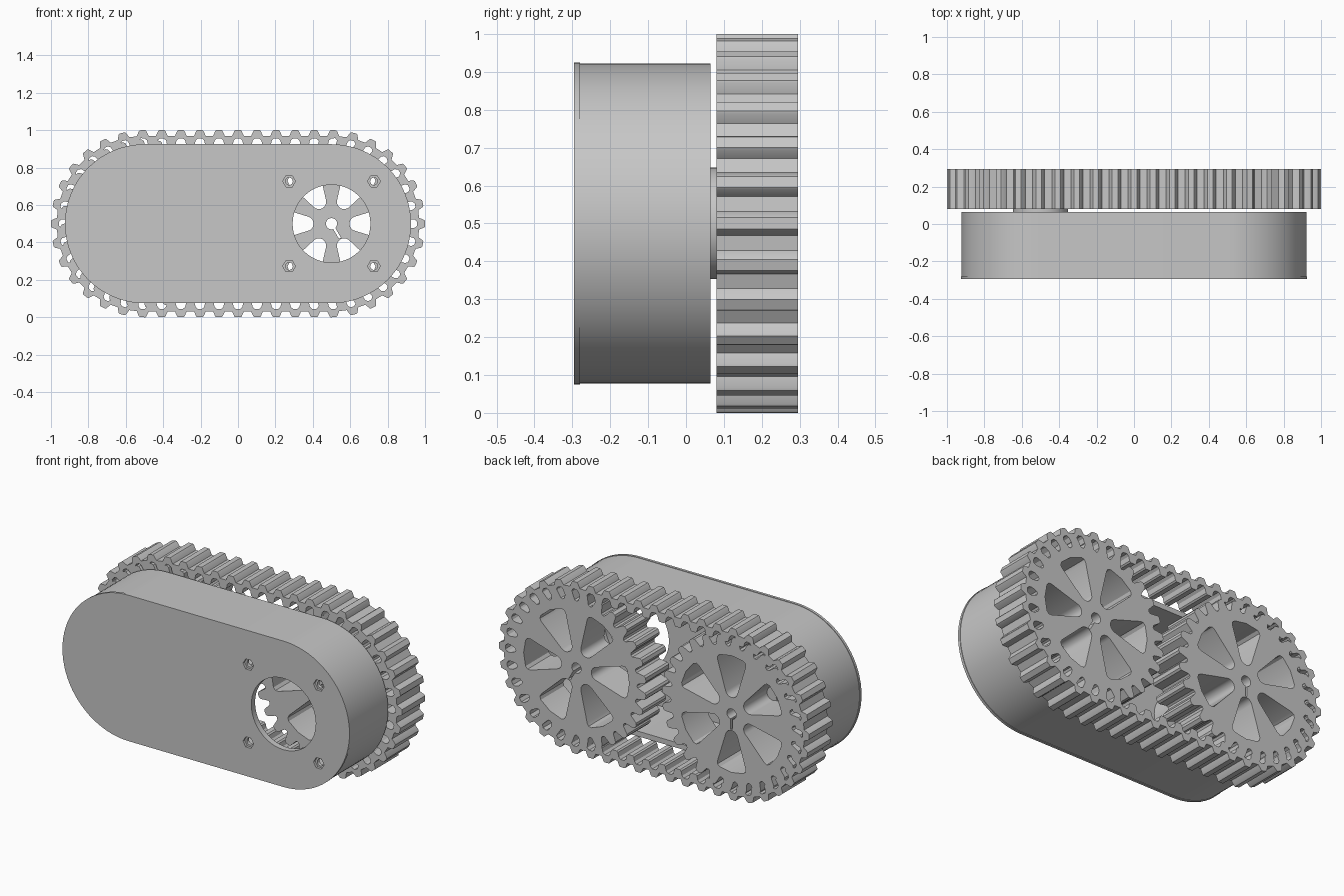
import bpy, bmesh
from math import pi, sin, cos, radians
from mathutils import Vector

cube = bpy.data.objects.get("Cube")
if cube:
    bpy.data.objects.remove(cube, do_unlink=True)

grey = bpy.data.materials.new("plain_grey")
grey.use_nodes = True
tone = (0.57, 0.57, 0.57, 1)
grey.diffuse_color = tone
grey.node_tree.nodes["Principled BSDF"].inputs["Base Color"].default_value = tone

MID_Z = 0.5      # height of both axles
AXLE_X = 0.5     # axles sit at +/- this


def polar(r, a, cx=0.0, cz=0.0):
    return Vector((cx + r * cos(a), cz + r * sin(a)))


def circle(r, cx=0.0, cz=MID_Z, n=48):
    return [polar(r, 2 * pi * i / n, cx, cz) for i in range(n)]


def slot(r, n=40):
    """Outline with two round ends centred on the axles."""
    right = [polar(r, -pi / 2 + pi * i / n, AXLE_X, MID_Z) for i in range(n + 1)]
    left = [polar(r, pi / 2 + pi * i / n, -AXLE_X, MID_Z) for i in range(n + 1)]
    return right + left


def slab(name, loops, y0, y1):
    """Extrude an outline with holes, drawn in x and z, from y0 to y1."""
    curve = bpy.data.curves.new(name + "_outline", "CURVE")
    curve.dimensions = "2D"
    curve.fill_mode = "BOTH"
    curve.extrude = (y1 - y0) / 2
    for pts in loops:
        sp = curve.splines.new("POLY")
        sp.points.add(len(pts) - 1)
        for p, co in zip(sp.points, pts):
            p.co = (co.x, co.y, 0, 1)
        sp.use_cyclic_u = True
    temp = bpy.data.objects.new(name + "_temp", curve)
    bpy.context.collection.objects.link(temp)
    bpy.context.view_layer.update()
    deps = bpy.context.evaluated_depsgraph_get()
    mesh = bpy.data.meshes.new_from_object(temp.evaluated_get(deps))
    bpy.data.objects.remove(temp, do_unlink=True)
    bpy.data.curves.remove(curve)

    bm = bmesh.new()
    bm.from_mesh(mesh)
    for v in bm.verts:
        x, z, d = v.co
        v.co = (x, (y0 + y1) / 2 - d, z)
    bmesh.ops.remove_doubles(bm, verts=bm.verts, dist=0.0001)
    bmesh.ops.recalc_face_normals(bm, faces=bm.faces)
    bm.to_mesh(mesh)
    bm.free()
    mesh.name = name
    mesh.materials.clear()
    mesh.materials.append(grey)
    obj = bpy.data.objects.new(name, mesh)
    bpy.context.collection.objects.link(obj)
    bpy.ops.object.select_all(action="DESELECT")
    obj.select_set(True)
    bpy.context.view_layer.objects.active = obj
    bpy.ops.object.shade_smooth_by_angle(angle=radians(25))
    return obj


# Housing: front plate with motor opening and hexagon screw recesses, open shell
def screw_holes(r, n):
    return [circle(r, AXLE_X + sx * 0.227, MID_Z + sz * 0.227, n)
            for sx in (-1, 1) for sz in (-1, 1)]


opening = circle(0.208, AXLE_X)
slab("housing_front_plate", [slot(0.425), opening] + screw_holes(0.034, 6), -0.295, -0.28)
slab("housing_inner_plate", [slot(0.422), opening] + screw_holes(0.02, 16), -0.28, -0.26)
slab("housing_shell", [slot(0.422), slot(0.392)], -0.26, 0.065)

# Post that carries the idler wheel
slab("idler_post", [circle(0.147, -AXLE_X), circle(0.03, -AXLE_X, n=24)], -0.26, 0.08)

# Belt: rigid teeth stepped along a slot-shaped path
PATH_R = 0.46
COUNT = 48
PERIMETER = 4 * AXLE_X + 2 * pi * PATH_R
PITCH = PERIMETER / COUNT


def path_frame(s):
    """Base point on the axle line and outward normal, clockwise from the top middle."""
    s %= PERIMETER
    arc = pi * PATH_R
    if s < AXLE_X:
        return Vector((s, MID_Z)), Vector((0, 1))
    if s < AXLE_X + arc:
        a = pi / 2 - (s - AXLE_X) / PATH_R
        return Vector((AXLE_X, MID_Z)), polar(1, a)
    if s < 3 * AXLE_X + arc:
        return Vector((2 * AXLE_X + arc - s, MID_Z)), Vector((0, -1))
    if s < 3 * AXLE_X + 2 * arc:
        a = -pi / 2 - (s - 3 * AXLE_X - arc) / PATH_R
        return Vector((-AXLE_X, MID_Z)), polar(1, a)
    return Vector((s - PERIMETER, MID_Z)), Vector((0, 1))


def belt_loop(profile, phase):
    pts = []
    for k in range(COUNT):
        base, normal = path_frame((k + phase) * PITCH)
        tangent = Vector((normal.y, -normal.x))
        pts += [base + tangent * u + normal * d for u, d in profile]
    return pts


outer_tooth = [(-0.032, 0.468), (-0.02, 0.495), (-0.015, 0.5),
               (0.015, 0.5), (0.02, 0.495), (0.032, 0.468)]
inner_tooth = [(-0.04, 0.456), (-0.028, 0.445), (-0.022, 0.42), (-0.014, 0.413),
               (0.014, 0.413), (0.022, 0.42), (0.028, 0.445), (0.04, 0.456)]
slab("toothed_belt", [belt_loop(outer_tooth, 0), belt_loop(inner_tooth, 0.5)], 0.08, 0.295)

# Wheels: toothed rim, six tapered windows, keyed bore
TEETH = 28
half_tooth = [(-0.5, 0.39), (-0.37, 0.396), (-0.28, 0.42), (-0.21, 0.442), (-0.1, 0.45)]
wheel_tooth = half_tooth + [(-f, r) for f, r in reversed(half_tooth[1:])]


def wheel(name, cx, phase, turn, key_angle):
    step = 2 * pi / TEETH
    rim = [polar(r, (k + f + phase) * step, cx, MID_Z)
           for k in range(TEETH) for f, r in wheel_tooth]
    windows = []
    for k in range(6):
        a = turn + k * pi / 3
        nose = polar(0.135, a, cx, MID_Z)
        pts = [nose + polar(0.039, a + radians(107 + 146 * i / 8)) for i in range(9)]
        for deg, r in ((-17, 0.31), (-16, 0.327), (-13, 0.336), (0, 0.34),
                       (13, 0.336), (16, 0.327), (17, 0.31)):
            pts.append(polar(r, a + radians(deg), cx, MID_Z))
        windows.append(pts)
    gap = radians(12)
    bore = [polar(0.03, key_angle + gap + (2 * pi - 2 * gap) * i / 24, cx, MID_Z)
            for i in range(25)]
    side = polar(0.006, key_angle + pi / 2)
    tip = polar(0.09, key_angle, cx, MID_Z)
    bore += [tip - side, tip + side]
    slab(name, [rim, bore] + windows, 0.08, 0.295)


wheel("drive_wheel", AXLE_X, 0.5, 0, -pi / 3)
wheel("idler_wheel", -AXLE_X, 0.25, pi / 6, -pi / 2)
